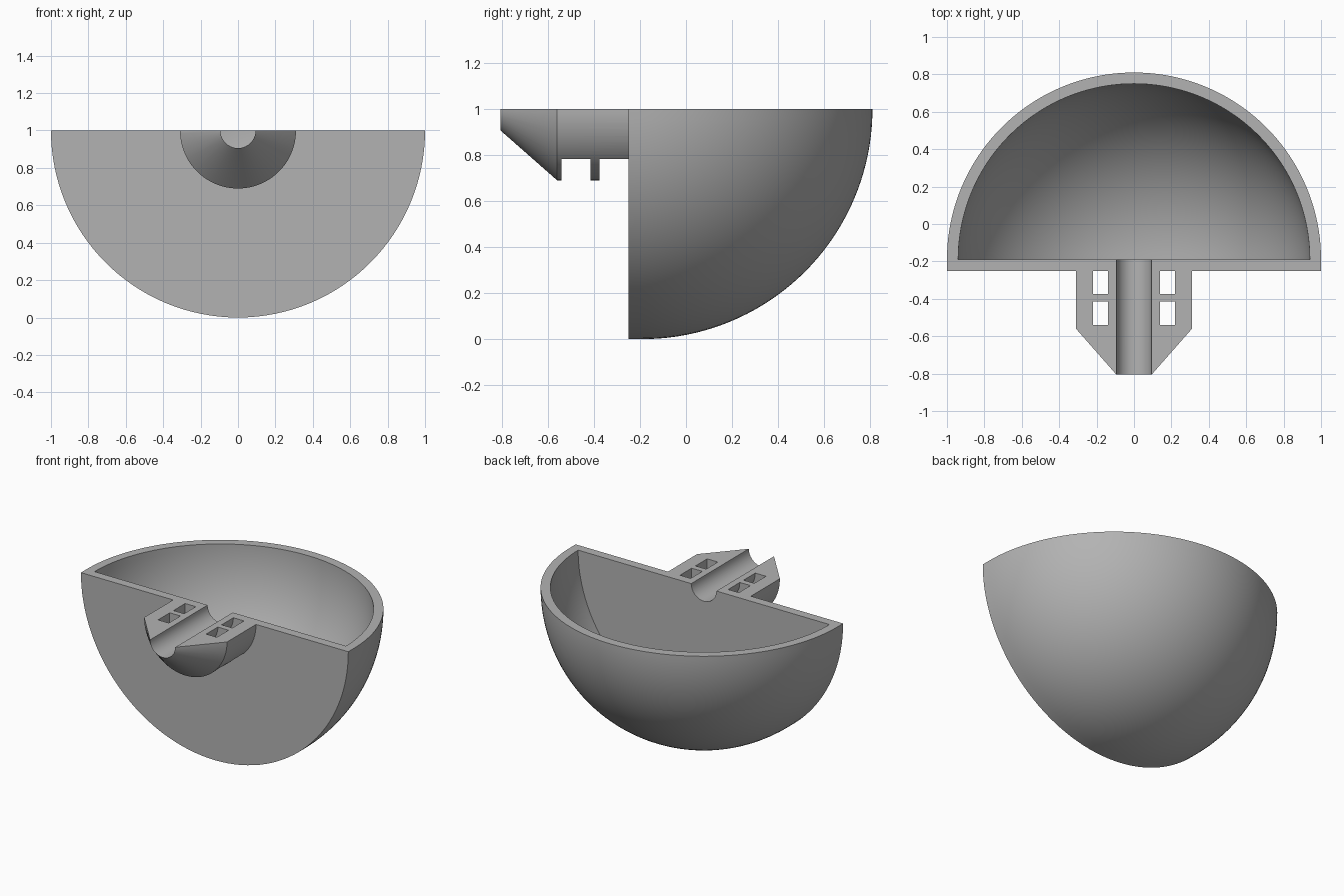
import bpy
import bmesh
from math import cos, sin, pi, radians
from mathutils import Matrix, Vector

default = bpy.data.objects.get("Cube")
if default:
    bpy.data.objects.remove(default, do_unlink=True)

AXIS_Z = 1.0       # rim height, also the height of the revolve axis
BACK_WALL = -0.19  # inner side of the flat wall, centre of the bowl
FRONT = -0.25      # outer side of the flat wall
SEGMENTS = 128

grey = bpy.data.materials.new("grey_plastic")
grey.use_nodes = True
grey.diffuse_color = (0.45, 0.45, 0.45, 1)
grey.node_tree.nodes["Principled BSDF"].inputs["Base Color"].default_value = (0.45, 0.45, 0.45, 1)


def finish(name, bm):
    bmesh.ops.remove_doubles(bm, verts=bm.verts, dist=1e-5)
    bmesh.ops.recalc_face_normals(bm, faces=bm.faces)
    mesh = bpy.data.meshes.new(name)
    bm.to_mesh(mesh)
    bm.free()
    mesh.materials.append(grey)
    obj = bpy.data.objects.new(name, mesh)
    bpy.context.collection.objects.link(obj)
    return obj


def revolve(name, profile):
    """Closed solid from (y, radius) points turned about the front-back axis."""
    bm = bmesh.new()
    verts = [bm.verts.new((r, y, AXIS_Z)) for y, r in profile]
    edges = [bm.edges.new(pair) for pair in zip(verts, verts[1:])]
    bmesh.ops.spin(bm, geom=verts + edges, cent=(0, 0, AXIS_Z), axis=(0, 1, 0),
                   angle=2 * pi, steps=SEGMENTS, use_merge=True)
    return finish(name, bm)


def box(name, low, high):
    low, high = Vector(low), Vector(high)
    bm = bmesh.new()
    bmesh.ops.create_cube(bm, size=1, matrix=Matrix.Translation((low + high) / 2)
                          @ Matrix.Diagonal((*(high - low), 1)))
    return finish(name, bm)


def combine(target, tool, operation="DIFFERENCE"):
    """Apply a boolean and discard the tool."""
    mod = target.modifiers.new("cut", "BOOLEAN")
    mod.operation, mod.solver, mod.object = operation, "EXACT", tool
    graph = bpy.context.evaluated_depsgraph_get()
    result = bpy.data.meshes.new_from_object(target.evaluated_get(graph))
    target.modifiers.clear()
    target.data = result
    bpy.data.objects.remove(tool, do_unlink=True)


def dome(radius, steps=40):
    """Quarter-circle profile from the wall plane to the back pole."""
    return [(BACK_WALL + radius * sin(pi / 2 * i / steps),
             radius * cos(pi / 2 * i / steps) if i < steps else 0)
            for i in range(steps + 1)]


# Bowl with a thick flat front wall
bowl = revolve("half_bowl_with_spout", [(FRONT, 0), (FRONT, 1)] + dome(1.0))
combine(bowl, revolve("bowl_hollow", [(BACK_WALL, 0)] + dome(0.94)))

# Spout: cylinder with a tapered tip
spout = revolve("spout", [(-0.81, 0), (-0.81, 0.09), (-0.56, 0.31), (-0.22, 0.31), (-0.22, 0)])

# Two strap slots that pass under the bore sleeve
for start, end in ((-0.54, -0.415), (-0.375, -0.2)):
    slot = box("strap_slot", (-0.22, start, 0.6), (0.22, end, 1.2))
    combine(slot, revolve("bore_sleeve", [(-0.9, 0), (-0.9, 0.14), (0, 0.14), (0, 0)]))
    combine(spout, slot)
combine(bowl, spout, "UNION")

# Bore through the spout and wall, then the level rim
combine(bowl, revolve("bore", [(-0.9, 0), (-0.9, 0.094), (-0.1, 0.094), (-0.1, 0)]))
combine(bowl, box("rim_cutter", (-2, -2, AXIS_Z), (2, 2, 3)))

bpy.ops.object.select_all(action="DESELECT")
bowl.select_set(True)
bpy.context.view_layer.objects.active = bowl
bpy.ops.object.shade_smooth_by_angle(angle=radians(30))
